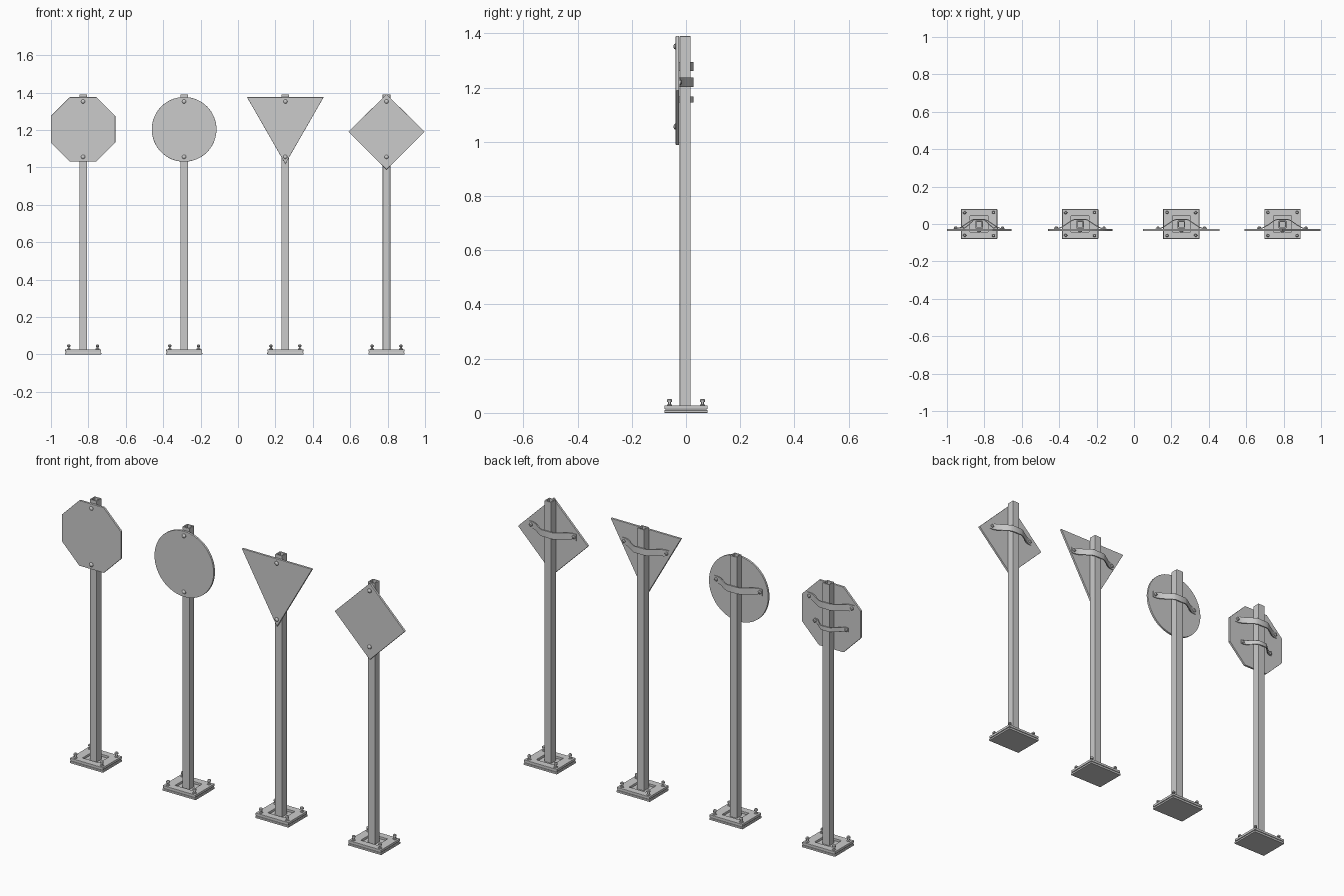
import bpy, bmesh, math

if "Cube" in bpy.data.objects:
    bpy.data.objects.remove(bpy.data.objects["Cube"])

def finish(name, bm, bevel=0, smooth=False):
    bmesh.ops.recalc_face_normals(bm, faces=bm.faces)
    me = bpy.data.meshes.new(name)
    bm.to_mesh(me)
    bm.free()
    ob = bpy.data.objects.new(name, me)
    bpy.context.collection.objects.link(ob)
    if bevel:
        m = ob.modifiers.new("bevel", 'BEVEL')
        m.width, m.segments, m.limit_method = bevel, 2, 'ANGLE'
    if smooth:
        bpy.context.view_layer.objects.active = ob
        ob.select_set(True)
        bpy.ops.object.shade_smooth_by_angle(angle=math.radians(35))
        ob.select_set(False)
    return ob

def extrude(name, pts, vec, bevel=0, smooth=False):
    """Closed outline of 3D points pushed along vec."""
    bm = bmesh.new()
    f = bm.faces.new([bm.verts.new(p) for p in pts])
    r = bmesh.ops.extrude_face_region(bm, geom=[f], use_keep_orig=True)
    bmesh.ops.translate(bm, vec=vec, verts=[v for v in r['geom'] if isinstance(v, bmesh.types.BMVert)])
    return finish(name, bm, bevel, smooth)

def rect(cx, hx, hy, z):
    return [(cx + a * hx, b * hy, z) for a, b in ((-1, -1), (1, -1), (1, 1), (-1, 1))]

def frame(name, cx, cy, outer, inner, z0, z1, bevel=0):
    """Rectangular ring with a square opening."""
    bm = bmesh.new()
    rings = []
    for (hx, hy), z in ((outer, z0), (outer, z1), (inner, z1), (inner, z0)):
        rings.append([bm.verts.new((x, y + cy, w)) for x, y, w in rect(cx, hx, hy, z)])
    for k in range(4):
        a, b = rings[k], rings[(k + 1) % 4]
        for i in range(4):
            j = (i + 1) % 4
            bm.faces.new((a[i], a[j], b[j], b[i]))
    return finish(name, bm, bevel)

def lathe(name, origin, axis, prof, n=12):
    """Turned bolt: profile of (radius, height) along +z or +-y."""
    bm = bmesh.new()
    rings = []
    for r, h in prof:
        ring = []
        for i in range(n):
            t = 2 * math.pi * i / n
            u, v = r * math.cos(t), r * math.sin(t)
            p = (u, v, h) if axis == 'z' else (u, h * (1 if axis == '+y' else -1), v)
            ring.append(bm.verts.new([o + c for o, c in zip(origin, p)]))
        rings.append(ring)
    for a, b in zip(rings, rings[1:]):
        for i in range(n):
            j = (i + 1) % n
            bm.faces.new((a[i], a[j], b[j], b[i]))
    bm.faces.new(rings[0])
    bm.faces.new(rings[-1])
    return finish(name, bm, smooth=True)

def strap(name, cx, z, half, h):
    """Bent strip hugging the post and flaring out to the sign."""
    side = [(1, -.023), (.86, -.022), (.72, -.015), (.58, -.003), (.44, .010), (.32, .021), (.22, .027)]
    path = [(-a * half, y) for a, y in side] + [(a * half, y) for a, y in reversed(side)]
    t = .006
    outline = [(cx + x, y, z - h / 2) for x, y in path]
    outline += [(cx + x, y - t, z - h / 2) for x, y in reversed(path)]
    extrude(name, outline, (0, 0, h), smooth=True)
    # end bolts and centre clamp bolt
    for s in (-1, 1):
        lathe(name + "_bolt", (cx + s * half * .91, -.024, z), '+y',
              [(.009, 0), (.009, .006), (.005, .010)], 10)

def ngon(n, r, start):
    return [(r * math.cos(start + 2 * math.pi * i / n), r * math.sin(start + 2 * math.pi * i / n))
            for i in range(n)]

# sign outlines: name, post x, face outline (x, z), straps (z, half width, height)
signs = [
    ("octagon", -.828, [(x, z + 1.203) for x, z in ngon(8, .172 / math.cos(math.pi / 8), math.pi / 8)],
     [(1.278, .137, .034), (1.157, .10, .022)]),
    ("round", -.288, [(x, z + 1.203) for x, z in ngon(64, .173, 0)], [(1.22, .14, .034)]),
    ("triangle", .253, [(-.205, 1.375), (0, 1.018), (.205, 1.375)], [(1.278, .137, .034)]),
    ("diamond", .794, [(-.204, 1.19), (0, .988), (.204, 1.19), (0, 1.391)], [(1.22, .137, .034)]),
]

HEAD = [(.011, 0), (.011, .003), (.008, .007), (.003, .009)]
STUD = [(.010, 0), (.010, .004), (.005, .005), (.005, .014), (.009, .015), (.009, .022), (.005, .026)]

for name, cx, face, straps in signs:
    # base: bottom slab, narrow gap and top frame with opening around the post
    extrude(name + "_base_slab", rect(cx, .097, .08, 0), (0, 0, .010), .002)
    extrude(name + "_base_core", rect(cx, .092, .075, .008), (0, 0, .007))
    frame(name + "_base_frame", cx, 0, (.096, .079), (.048, .043), .014, .027, .0015)
    for sx in (-1, 1):
        for sy in (-1, 1):
            lathe(name + "_anchor_bolt", (cx + sx * .077, sy * .061, .026), 'z', STUD)

    # hollow square post
    frame(name + "_post", cx, -.003, (.0205, .0205), (.0135, .0135), .010, 1.39, .002)

    # sign plate with front screws
    extrude(name + "_sign_plate", [(cx + x, -.038, z) for x, z in face], (0, .012, 0), .0015)
    for z in (1.352, 1.056):
        lathe(name + "_sign_screw", (cx, -.037, z), '-y', HEAD)

    # mounting straps behind the post
    for k, (z, half, h) in enumerate(straps):
        strap(f"{name}_strap_{k + 1}", cx, z, half, h)
